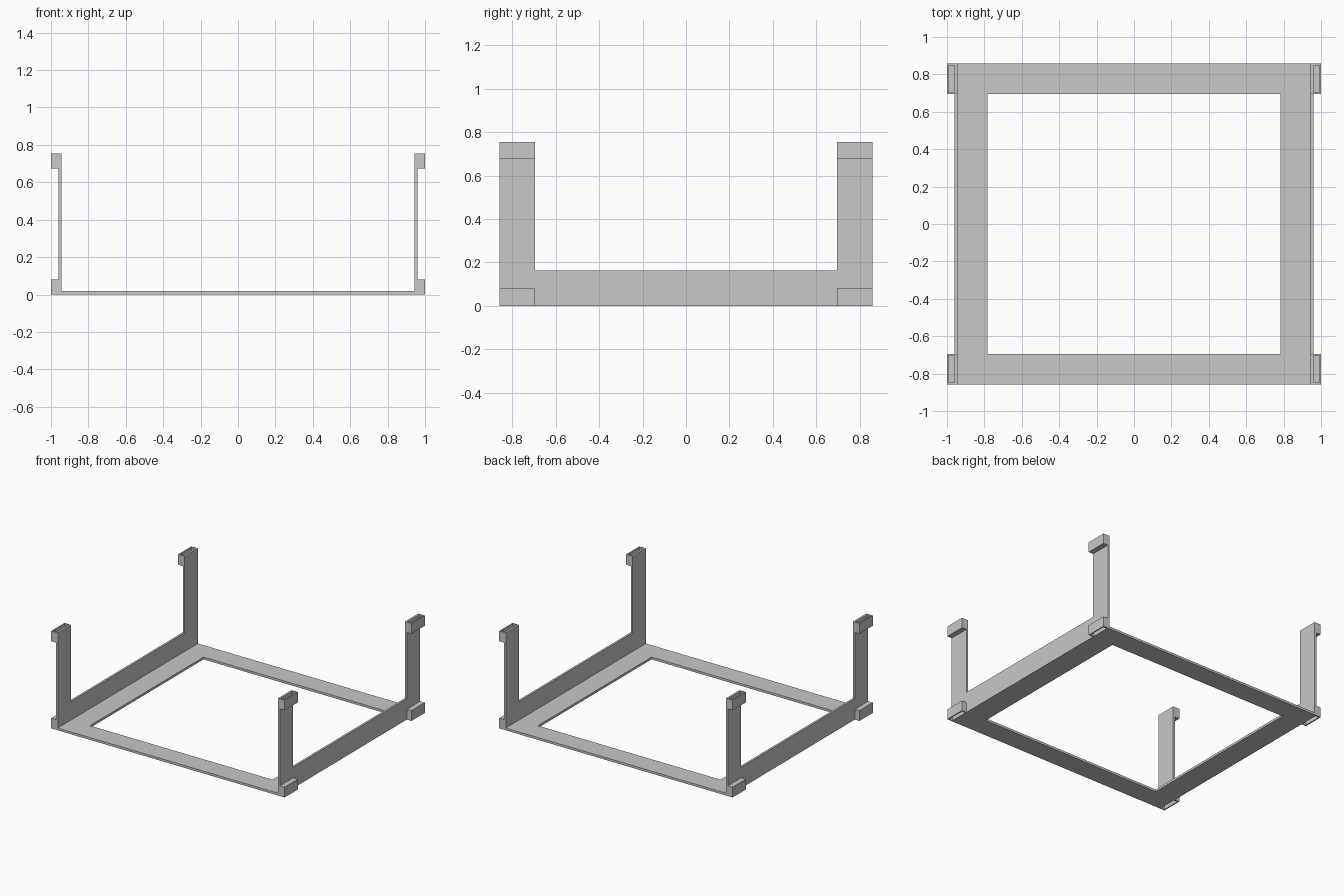
import bpy
import bmesh
from mathutils import Matrix, Vector

if "Cube" in bpy.data.objects:
    bpy.data.objects.remove(bpy.data.objects["Cube"], do_unlink=True)

# Overall sizes
HALF_Y, HEIGHT = 0.857, 0.755
PLATE_IN, PLATE_OUT, LUG_OUT = 0.944, 0.96, 1.0
THICK, BAND = 0.018, 0.162
LUG_H, WALL = 0.08, 0.013

grey = bpy.data.materials.new("light_grey")
grey.use_nodes = True
colour = (0.58, 0.58, 0.58, 1)
grey.diffuse_color = colour
grey.node_tree.nodes["Principled BSDF"].inputs["Base Color"].default_value = colour


def finish(bm, name, mirror=(False, False, False)):
    bmesh.ops.recalc_face_normals(bm, faces=bm.faces)
    mesh = bpy.data.meshes.new(name)
    bm.to_mesh(mesh)
    bm.free()
    mesh.materials.append(grey)
    obj = bpy.data.objects.new(name, mesh)
    bpy.context.collection.objects.link(obj)
    if any(mirror):
        mod = obj.modifiers.new("mirror", "MIRROR")
        mod.use_axis = mirror
        mod.use_mirror_merge = False


def extrude(bm, faces, offset):
    result = bmesh.ops.extrude_face_region(bm, geom=faces)
    verts = [g for g in result["geom"] if isinstance(g, bmesh.types.BMVert)]
    bmesh.ops.translate(bm, verts=verts, vec=offset)


# Base frame: flat rectangle with a window, given thickness
bm = bmesh.new()
corners = ((-1, -1), (1, -1), (1, 1), (-1, 1))
outer, inner = ([bm.verts.new((x * (PLATE_IN - cut), y * (HALF_Y - cut), 0)) for x, y in corners]
                for cut in (0, BAND))
for i in range(4):
    j = (i + 1) % 4
    bm.faces.new((outer[i], outer[j], inner[j], inner[i]))
extrude(bm, bm.faces[:], Vector((0, 0, THICK)))
finish(bm, "base_frame")

# Side panels: low rail with an upright at each end
bm = bmesh.new()
leg_y = HALF_Y - BAND
half = [(HALF_Y, 0), (HALF_Y, HEIGHT), (leg_y, HEIGHT), (leg_y, BAND)]
outline = half + [(-y, z) for y, z in reversed(half)]
panel = bm.faces.new([bm.verts.new((PLATE_IN, y, z)) for y, z in outline])
extrude(bm, [panel], Vector((PLATE_OUT - PLATE_IN, 0, 0)))
finish(bm, "side_panels", (True, False, False))


# Corner lugs: blocks with a blind slot in the outward end
def lug(name, z0, direction):
    x0 = PLATE_OUT - WALL
    size = Vector((LUG_OUT - x0, BAND, LUG_H))
    centre = Vector(((LUG_OUT + x0) / 2, HALF_Y - BAND / 2, z0 + LUG_H / 2))
    bm = bmesh.new()
    bmesh.ops.create_cube(bm, size=1, matrix=Matrix.Translation(centre) @ Matrix.Diagonal(size).to_4x4())
    bm.normal_update()
    end = max(bm.faces, key=lambda f: f.normal.z * direction)
    bmesh.ops.inset_region(bm, faces=[end], thickness=WALL)
    floor = bmesh.ops.extrude_discrete_faces(bm, faces=[end])["faces"][0]
    bmesh.ops.translate(bm, verts=floor.verts, vec=(0, 0, -direction * (LUG_H - THICK)))
    finish(bm, name, (True, True, False))


lug("lower_lugs", 0, -1)
lug("upper_lugs", HEIGHT - LUG_H, 1)
